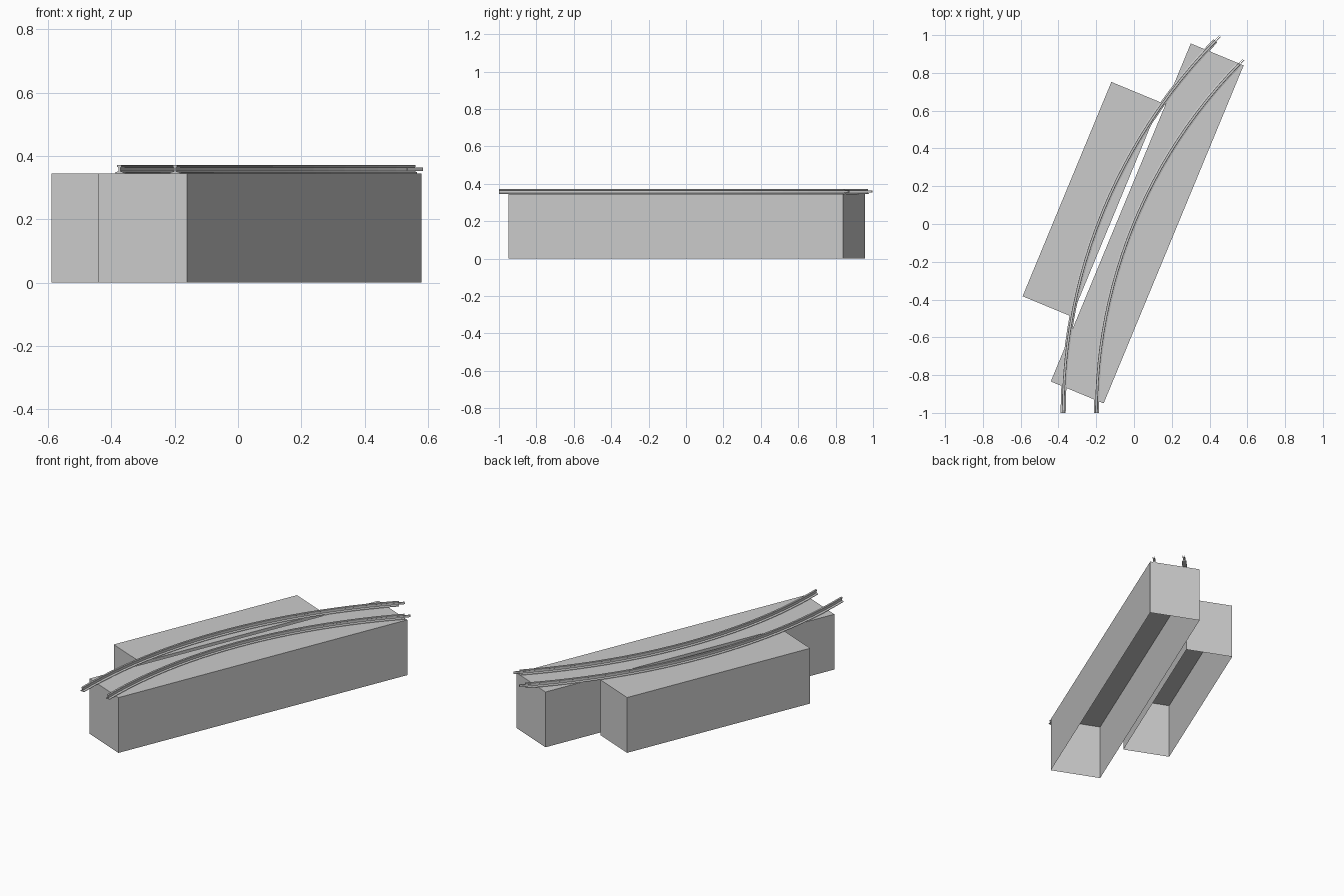
import bpy, bmesh
from math import sin, cos, radians
from mathutils import Matrix, Vector

if "Cube" in bpy.data.objects:
    bpy.data.objects.remove(bpy.data.objects["Cube"])

TOP = 0.345                 # deck height
CENTRE = Vector((2.435, -1.0))
END = radians(44.5)         # sweep of the curve


def finish(name, bm):
    bmesh.ops.recalc_face_normals(bm, faces=bm.faces)
    mesh = bpy.data.meshes.new(name)
    bm.to_mesh(mesh)
    bm.free()
    ob = bpy.data.objects.new(name, mesh)
    bpy.context.collection.objects.link(ob)
    return ob


def box(name, loc, size, angle, open_bottom=False):
    bm = bmesh.new()
    bmesh.ops.create_cube(bm, size=1)
    if open_bottom:
        low = [f for f in bm.faces if f.normal.z < -0.5]
        bmesh.ops.delete(bm, geom=low, context='FACES_ONLY')
    bmesh.ops.scale(bm, vec=size, verts=bm.verts)
    ob = finish(name, bm)
    ob.location = loc
    ob.rotation_euler.z = angle
    return ob


def on_arc(radius, t, off=0.0):
    r = radius + off
    return CENTRE + Vector((-r * cos(t), r * sin(t)))


# Rail cross-section: half profile mirrored (across, height)
half = [(0.0135, 0.0), (0.0135, 0.003), (0.003, 0.007), (0.003, 0.0185),
        (0.0068, 0.0205), (0.0068, 0.0255), (0.0055, 0.027)]
profile = half + [(-x, z) for x, z in reversed(half)]


def rail(name, radius, steps=24):
    bm = bmesh.new()
    rings = []
    for i in range(steps + 1):
        t = END * i / steps
        rings.append([bm.verts.new((*on_arc(radius, t, x), TOP + z))
                      for x, z in profile])
    n = len(profile)
    for a, b in zip(rings, rings[1:]):
        for j in range(n):
            k = (j + 1) % n
            bm.faces.new((a[j], a[k], b[k], b[j]))
    bm.faces.new(rings[0])
    bm.faces.new(rings[-1])
    return finish(name, bm)


# Supporting blocks, open underneath
tilt = radians(-22.5)
box("main_block", (0.07, 0.003, TOP / 2), (0.303, 1.937, TOP), tilt, True)
box("side_block", (-0.225, 0.131, TOP / 2), (0.281, 1.228, TOP), tilt, True)

# Rails with joining plates sticking out at the far end
for side, radius in (("outer", 2.81), ("inner", 2.634)):
    rail(side + "_rail", radius)
    along = Vector((sin(END), cos(END)))
    across = Vector((-cos(END), sin(END)))
    for tag, s in (("left", 1), ("right", -1)):
        p = on_arc(radius, END) + across * s * 0.0042
        box(f"{side}_joint_plate_{tag}", (p.x, p.y, TOP + 0.013),
            (0.0025, 0.07, 0.011), -END)
